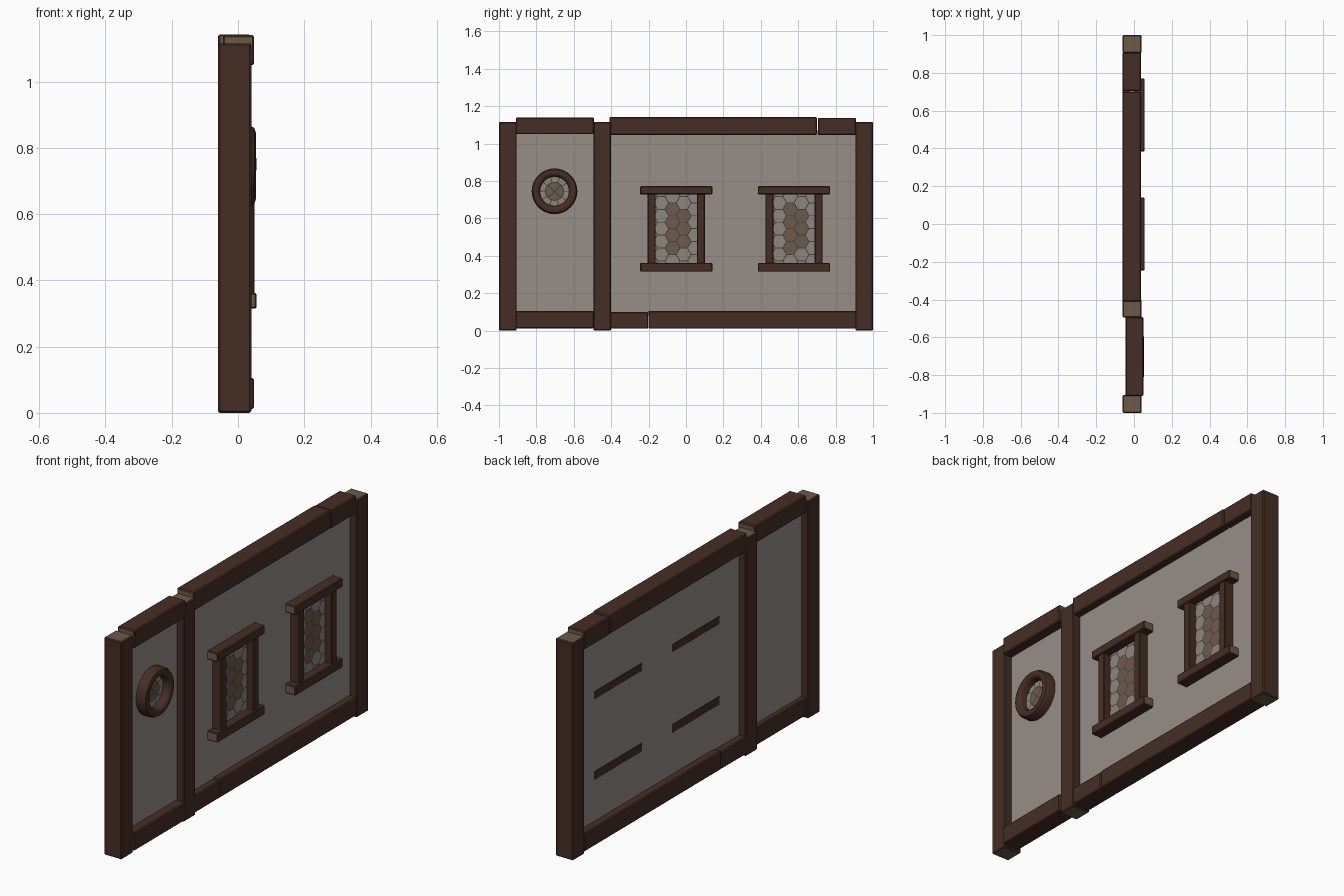
import bpy, bmesh, math
from mathutils import Vector

if "Cube" in bpy.data.objects:
    bpy.data.objects.remove(bpy.data.objects["Cube"])


def material(name, rgb):
    m = bpy.data.materials.new(name)
    m.diffuse_color = (*rgb, 1)
    m.use_nodes = True
    m.node_tree.nodes["Principled BSDF"].inputs["Base Color"].default_value = m.diffuse_color
    return m


WOOD = material("dark_wood", (0.060, 0.027, 0.018))
GRAIN = material("end_grain", (0.150, 0.100, 0.065))
PLASTER = material("grey_plaster", (0.305, 0.270, 0.245))
PANE = material("grey_pane", (0.270, 0.235, 0.210))
AMBER = material("brown_pane", (0.150, 0.105, 0.070))
LEAD = material("lead", (0.060, 0.050, 0.044))


def finish(bm, name, mats):
    me = bpy.data.meshes.new(name)
    bm.to_mesh(me)
    bm.free()
    for m in mats:
        me.materials.append(m)
    ob = bpy.data.objects.new(name, me)
    bpy.context.collection.objects.link(ob)
    return ob


def box(name, x, y, z, mats=(WOOD, GRAIN), axis=None, bevel=0.005):
    """Box from ranges; faces at the ends of the given axis show end grain."""
    bm = bmesh.new()
    bmesh.ops.create_cube(bm, size=1)
    for v in bm.verts:
        v.co = Vector([(r[0] + r[1]) / 2 + c * (r[1] - r[0])
                       for c, r in zip(v.co, (x, y, z))])
    if bevel:
        bmesh.ops.bevel(bm, geom=bm.edges[:], offset=bevel, segments=1, affect='EDGES')
    bm.normal_update()
    if axis is not None:
        for f in bm.faces:
            f.material_index = int(abs(f.normal[axis]) > 0.9)
    return finish(bm, name, mats)


def add_face(bm, pts, x, idx):
    """Flat pane facing +x from (y, z) points."""
    f = bm.faces.new([bm.verts.new((x, p[0], p[1])) for p in pts])
    f.normal_update()
    if f.normal.x < 0:
        f.normal_flip()
    f.material_index = idx


# Upright posts
for i, y in enumerate([(-1, -0.905), (-0.495, -0.40), (0.905, 1)]):
    box(f"post_{i}", (-0.06, 0.04), y, (0, 1.115), axis=2)

# Horizontal beams
OFF, MAIN = (-0.046, 0.049), (-0.06, 0.037)
box("left_top_beam", OFF, (-0.91, -0.492), (1.05, 1.14), axis=1)
box("left_bottom_beam", OFF, (-0.91, -0.492), (0.012, 0.105), axis=1)
box("main_top_beam", MAIN, (-0.41, 0.70), (1.047, 1.142), axis=1)
box("short_top_beam", MAIN, (0.705, 0.908), (1.045, 1.138), axis=1)
box("short_bottom_beam", MAIN, (-0.41, -0.202), (0.01, 0.10), axis=1)
box("main_bottom_beam", MAIN, (-0.20, 0.91), (0.01, 0.105), axis=1)

# Plaster walls
for n, y in (("left_wall", (-0.92, -0.48)), ("main_wall", (-0.42, 0.92))):
    box(n, (-0.02, 0.0), y, (0.08, 1.07), mats=(PLASTER,), bevel=0)


def honeycomb(name, cy, cz, hw, hh):
    """Staggered hexagon panes trimmed to the window opening."""
    bm = bmesh.new()
    r, h = 0.040, 0.069
    for c in range(-3, 4):
        for k in range(-4, 5):
            dy, dz = 0.01 + (c + 0.5) * 1.5 * r, (k + 0.5 * (c % 2)) * h
            idx = int(abs(dy - 0.01) < 0.05 and abs(dz) < 0.12)
            pts = [(cy + dy + (r - 0.003) * math.cos(a * math.pi / 3),
                    cz + dz + (r - 0.003) * math.sin(a * math.pi / 3)) for a in range(6)]
            add_face(bm, pts, 0.012, idx)
    for co, no in (((0, cy + hw, 0), (0, 1, 0)), ((0, cy - hw, 0), (0, -1, 0)),
                   ((0, 0, cz + hh), (0, 0, 1)), ((0, 0, cz - hh), (0, 0, -1))):
        bmesh.ops.bisect_plane(bm, geom=bm.verts[:] + bm.edges[:] + bm.faces[:],
                               plane_co=co, plane_no=no, clear_outer=True)
    finish(bm, name, (PANE, AMBER))


# Rectangular windows
for i, cy in enumerate((-0.0525, 0.5775)):
    for n, z in (("sill", (0.315, 0.362)), ("lintel", (0.728, 0.772))):
        box(f"window_{n}_{i}", (-0.022, 0.056), (cy - 0.193, cy + 0.193), z, axis=1, bevel=0.004)
    for s in (-1, 1):
        y = sorted((cy + s * 0.110, cy + s * 0.153))
        box(f"window_jamb_{i}_{s}", (-0.01, 0.05), y, (0.355, 0.735), axis=2, bevel=0.004)
    box(f"window_lead_{i}", (-0.005, 0.009), (cy - 0.115, cy + 0.115), (0.355, 0.735),
        mats=(LEAD,), bevel=0)
    honeycomb(f"window_panes_{i}", cy, 0.545, 0.111, 0.184)

# Round window ring, turned from a rounded profile
CY, CZ, N = -0.703, 0.745, 40
profile = [(0.122, -0.01), (0.122, 0.036), (0.115, 0.049), (0.100, 0.054),
           (0.086, 0.049), (0.078, 0.036), (0.078, -0.01)]


def polar(r, a):
    return (CY + r * math.cos(a), CZ + r * math.sin(a))


bm = bmesh.new()
rings = [[bm.verts.new((x, *polar(r, 2 * math.pi * j / N))) for r, x in profile]
         for j in range(N)]
for j in range(N):
    a, b = rings[j], rings[(j + 1) % N]
    for k in range(len(profile)):
        m = (k + 1) % len(profile)
        bm.faces.new((a[k], a[m], b[m], b[k]))
bmesh.ops.recalc_face_normals(bm, faces=bm.faces[:])
ring = finish(bm, "round_window_ring", (WOOD,))
for p in ring.data.polygons:
    p.use_smooth = True
bpy.context.view_layer.objects.active = ring
ring.select_set(True)
bpy.ops.object.shade_smooth_by_angle(angle=math.radians(40))

# Round window lead backing and panes: brown quarters, grey outer segments
bm = bmesh.new()
add_face(bm, [polar(0.08, 2 * math.pi * j / N) for j in range(N)], 0.009, 2)
for q in range(4):
    a0 = math.pi / 4 + q * math.pi / 2
    mid = a0 + math.pi / 4
    oy, oz = 0.004 * math.cos(mid), 0.004 * math.sin(mid)
    pts = [(CY, CZ)] + [polar(0.042, a0 + t * math.pi / 8) for t in range(5)]
    add_face(bm, [(p[0] + oy, p[1] + oz) for p in pts], 0.012, 1)
for q in range(10):
    a0, da = q * math.pi / 5, math.pi / 5 - 0.07
    arc = [a0 + da * t / 3 for t in range(4)]
    add_face(bm, [polar(0.079, a) for a in arc] + [polar(0.051, a) for a in reversed(arc)], 0.012, 0)
finish(bm, "round_window_panes", (PANE, AMBER, LEAD))
